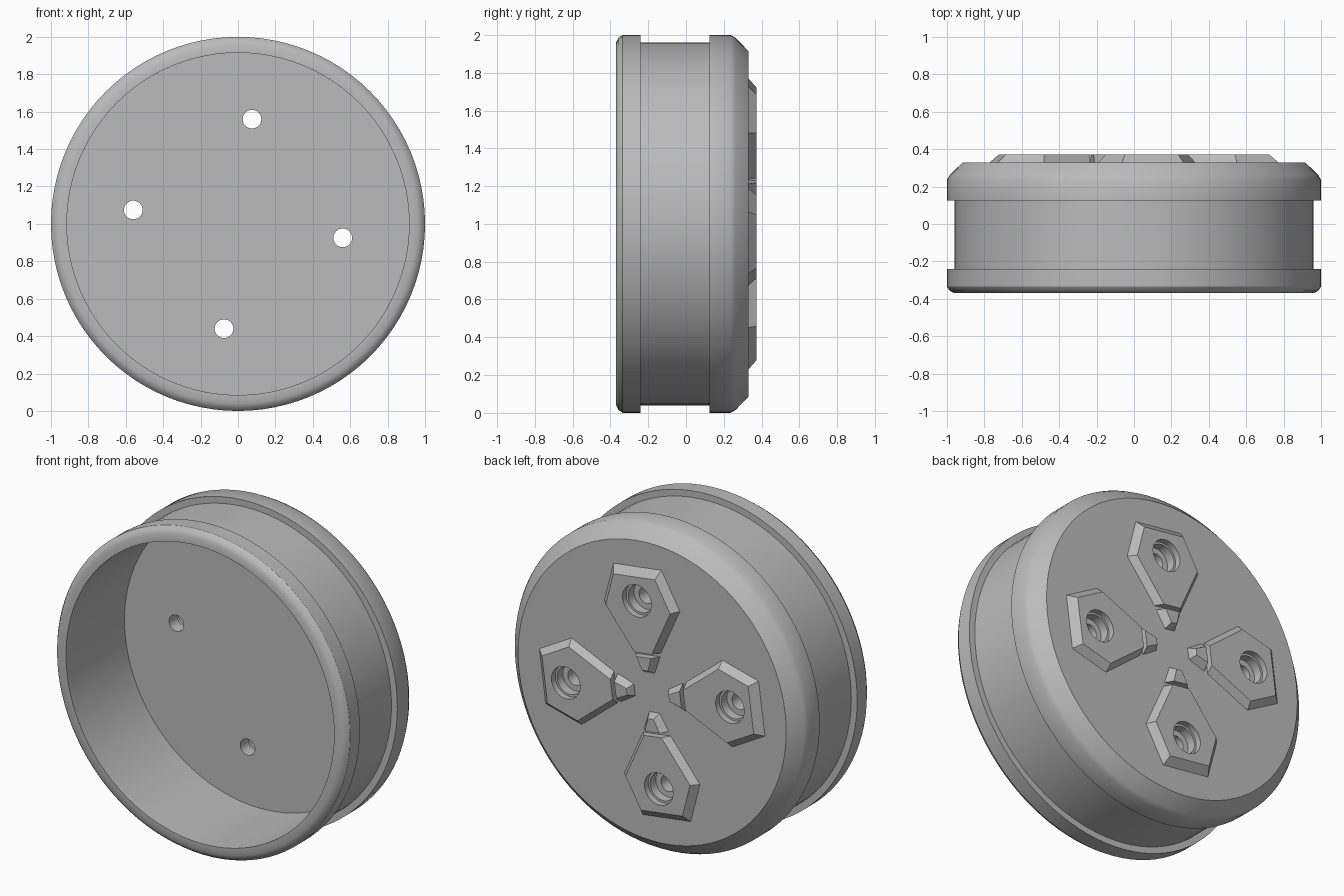
import bpy, bmesh, math
from mathutils import Matrix, Vector

default = bpy.data.objects.get("Cube")
if default:
    bpy.data.objects.remove(default)

GREY = bpy.data.materials.new("plain_grey")
GREY.use_nodes = True
colour = (0.5, 0.5, 0.5, 1)
GREY.diffuse_color = colour
GREY.node_tree.nodes["Principled BSDF"].inputs["Base Color"].default_value = colour

BACK = 0.33                      # back face of the drum
PAD_TOP = 0.372                  # raised face of the pads
FLOOR = 0.2                      # floor inside the cup
TILT = math.radians(7.6)         # twist of the four-pad pattern
BOLT_RADIUS = 0.565
CENTRE = Vector((0, 0, 1))


def add_object(name, bm):
    bmesh.ops.recalc_face_normals(bm, faces=bm.faces[:])
    mesh = bpy.data.meshes.new(name)
    bm.to_mesh(mesh)
    bm.free()
    mesh.materials.append(GREY)
    obj = bpy.data.objects.new(name, mesh)
    bpy.context.collection.objects.link(obj)
    return obj


def activate(obj):
    bpy.ops.object.select_all(action="DESELECT")
    obj.select_set(True)
    bpy.context.view_layer.objects.active = obj


def lathe(bm, profile, centre, steps):
    """Spin (radius, y) points around an axis parallel to y."""
    verts = [bm.verts.new(centre + Vector((r, y, 0))) for r, y in profile]
    edges = [bm.edges.new(pair) for pair in zip(verts, verts[1:])]
    bmesh.ops.spin(bm, geom=verts + edges, cent=centre, axis=(0, 1, 0),
                   angle=math.tau, steps=steps)
    bmesh.ops.remove_doubles(bm, verts=bm.verts[:], dist=0.0001)


def pattern_axes(i):
    """Outward and sideways directions of pad number i."""
    a = TILT + i * math.pi / 2
    out = Vector((math.sin(a), 0, math.cos(a)))
    return out, Vector((out.z, 0, -out.x))


def raised_block(name, i, base, top):
    """Chamfered block, mirrored about its outward axis from half outlines."""
    bm = bmesh.new()
    out, side = pattern_axes(i)
    loops = []
    for half, y in ((base, BACK - 0.01), (base, BACK), (top, PAD_TOP)):
        outline = half + [(u, -v) for u, v in reversed(half)]
        loops.append([bm.verts.new(CENTRE + out * u + side * v + Vector((0, y, 0)))
                      for u, v in outline])
    bm.faces.new(loops[0])
    bm.faces.new(loops[-1])
    for low, high in zip(loops, loops[1:]):
        for k in range(len(low)):
            n = (k + 1) % len(low)
            bm.faces.new((low[k], low[n], high[n], high[k]))
    return add_object(name, bm)


# Drum: back face, flange, groove, front lip, cup wall and floor
bm = bmesh.new()
lathe(bm, [(0, BACK), (0.915, BACK), (0.985, 0.262), (1, 0.235), (1, 0.125),
           (0.96, 0.125), (0.96, -0.24), (1, -0.24), (1, -0.335),
           (0.985, -0.357), (0.96, -0.37), (0.915, -0.37),
           (0.915, FLOOR), (0, FLOOR)], CENTRE, 96)
drum = add_object("drum", bm)

# Four kite-shaped pads, each with a small separate tip toward the centre
pads, tips = [], []
for i in range(4):
    pads.append(raised_block(f"bolt_pad_{i + 1}", i,
                             [(0.25, 0.095), (0.52, 0.26), (0.755, 0.165)],
                             [(0.25, 0.06), (0.515, 0.222), (0.71, 0.143)]))
    tips.append(raised_block(f"pad_tip_{i + 1}", i,
                             [(0.12, 0.035), (0.225, 0.085)],
                             [(0.145, 0.02), (0.225, 0.05)]))

# Stepped bolt holes cut through the pads and the floor
bm = bmesh.new()
for i in range(4):
    lathe(bm, [(0, 0.45), (0.098, 0.45), (0.098, 0.335), (0.085, 0.335),
               (0.085, 0.28), (0.05, 0.28), (0.05, 0.1), (0, 0.1)],
          CENTRE + pattern_axes(i)[0] * BOLT_RADIUS, 32)
cutter = add_object("hole_cutter", bm)
cutter.hide_render = True

for part in [drum] + pads:
    activate(part)
    cut = part.modifiers.new("bolt_holes", "BOOLEAN")
    cut.operation = "DIFFERENCE"
    cut.solver = "EXACT"
    cut.object = cutter
    bpy.ops.object.modifier_apply(modifier=cut.name)
bpy.data.objects.remove(cutter)

for part in [drum] + pads + tips:
    activate(part)
    bpy.ops.object.shade_smooth_by_angle(angle=math.radians(32))
